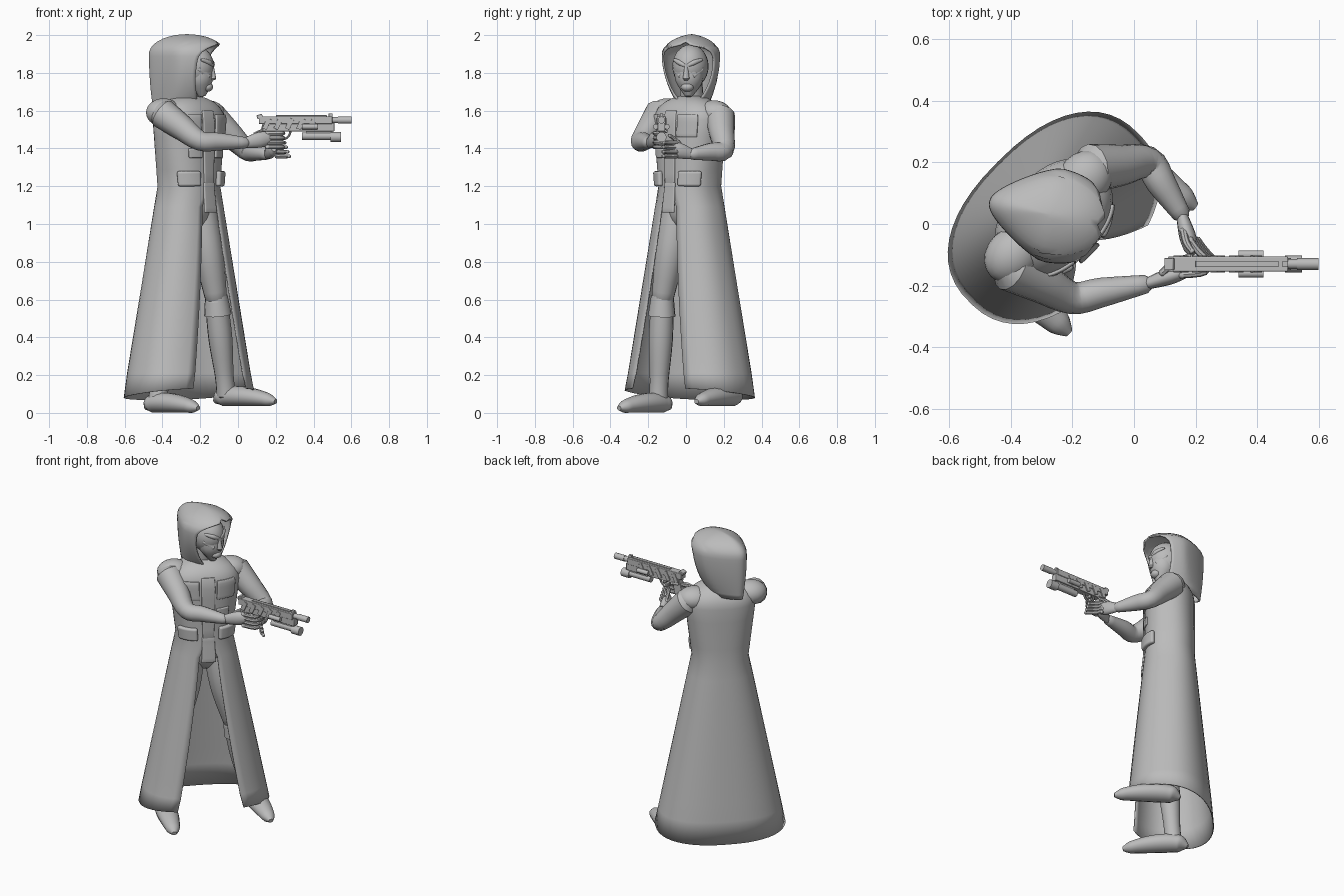
import bpy, bmesh
from math import sin, cos, pi, sqrt, radians, copysign
from mathutils import Vector, Matrix

cube = bpy.data.objects.get("Cube")
if cube:
    bpy.data.objects.remove(cube)

GREY = (.5, .5, .5, 1)
grey = bpy.data.materials.new("plain grey")
grey.use_nodes = True
grey.diffuse_color = GREY
grey.node_tree.nodes["Principled BSDF"].inputs["Base Color"].default_value = GREY
parts = []
SIDES = (("right", -1), ("left", 1))

# Chest and head frames: the wearer's front is local -y
BODY = Matrix.Translation((-.26, .02, 0)) @ Matrix.Rotation(radians(45), 4, 'Z')
HEAD = Matrix.Translation((-.27, .03, 1.8)) @ Matrix.Rotation(radians(78), 4, 'Z')


def finish(name, bm, matrix=Matrix(), thick=0, bevel=0):
    bmesh.ops.remove_doubles(bm, verts=bm.verts, dist=.0003)
    bmesh.ops.recalc_face_normals(bm, faces=bm.faces)
    bm.transform(matrix)
    mesh = bpy.data.meshes.new(name)
    bm.to_mesh(mesh)
    bm.free()
    mesh.materials.append(grey)
    part = bpy.data.objects.new(name, mesh)
    bpy.context.collection.objects.link(part)
    if thick:
        solid = part.modifiers.new("thickness", 'SOLIDIFY')
        solid.thickness, solid.offset = thick, 0
    if bevel:
        soft = part.modifiers.new("soft edges", 'BEVEL')
        soft.width, soft.segments = bevel, 2
    parts.append(part)


def skin(rows, closed=False):
    """Bridge rows of points; closed rows are also capped."""
    bm = bmesh.new()
    rows = [[bm.verts.new(point) for point in row] for row in rows]
    for low, high in zip(rows, rows[1:]):
        start = 0 if closed else 1
        for i in range(start, len(low)):
            bm.faces.new((low[i - 1], low[i], high[i], high[i - 1]))
    if closed:
        bm.faces.new(rows[0])
        bm.faces.new(rows[-1])
    return bm


def at(place, radius, frame=Matrix()):
    return Vector((*(frame @ Vector(place)), radius))


def smooth_path(points, steps=4):
    """Catmull-Rom path through points that carry a radius."""
    ends = [points[0], *points, points[-1]]
    path = [points[0]]
    for a, b, c, d in zip(ends, ends[1:], ends[2:], ends[3:]):
        for i in range(1, steps + 1):
            t = i / steps
            bend = 2 * a - 5 * b + 4 * c - d
            path.append(b + ((c - a) * t + bend * t * t + (3 * b - a - 3 * c + d) * t ** 3) / 2)
    return path


def tube(name, *points, wide=1, sides=14, rounded=True):
    path = smooth_path(points)
    if rounded:
        for end, inner, index in ((path[0], path[1], 0), (path[-1], path[-2], len(path) + 1)):
            out = (end - inner).to_3d().normalized() * end.w / 2
            path.insert(index, at(end.to_3d() + out, end.w * .6))
    way = (path[-1] - path[0]).to_3d().normalized()
    up = Vector((1, -1, 0)) if abs(way.z) > .7 else Vector((0, 0, 1))
    rows = []
    for i, point in enumerate(path):
        along = (path[min(i + 1, len(path) - 1)] - path[max(i - 1, 0)]).to_3d()
        across = up.cross(along).normalized()
        over = along.cross(across).normalized()
        turns = [2 * pi * k / sides for k in range(sides)]
        rows.append([point.to_3d() + (across * cos(t) * wide + over * sin(t)) * point.w for t in turns])
    finish(name, skin(rows, closed=True))


def ball(name, centre, size, frame):
    bm = bmesh.new()
    bmesh.ops.create_uvsphere(bm, u_segments=20, v_segments=14, radius=1)
    finish(name, bm, frame @ Matrix.Translation(centre) @ Matrix.Diagonal((*size, 1)))


def oval(t, width, depth, power):
    """Point on a squared oval, measured around from the front."""
    s, c = sin(t), cos(t)
    return Vector((width * copysign(abs(s) ** power, s), -depth * copysign(abs(c) ** power, c), 0))


def sweep(gap, count=40):
    return [gap + (pi - gap) * 2 * i / count for i in range(count + 1)]


# Long coat: flared skirt, broad chest, domed shoulders
HEM, WAIST, SHOULDER, NECK = .1, 1.2, 1.55, 1.68


def coat_point(t, z, grow=0):
    drop, rise = max(0, WAIST - z), max(0, min(z, SHOULDER) - WAIST)
    dome = sqrt(max(0, 1 - (max(0, z - SHOULDER) / (NECK - SHOULDER)) ** 2))
    width = (.165 + drop / 5 + rise / 8) * dome + grow
    depth = (.145 + drop / 10) * dome + grow
    return oval(t, width, depth, .85) + Vector((0, 0, z))


def coat_row(z):
    gap = .2 + (WAIST - z) / 4 if z < WAIST - .01 else 0
    row = [coat_point(t, z) for t in sweep(gap)]
    if z == HEM:
        for point in row:
            point.z -= point.y / 8
    return row


levels = [HEM + (WAIST - HEM) * i / 10 for i in range(11)]
levels += [WAIST + (SHOULDER - WAIST) * i / 4 for i in range(1, 5)]
levels += [SHOULDER + (NECK - SHOULDER) * sin(i * pi / 12) for i in range(1, 7)]
finish("long_coat", skin([coat_row(z) for z in levels]), BODY, thick=.006)


def patch(name, start, end, low, high, thick):
    """Raised panel that follows the coat."""
    rows = [[coat_point(start + (end - start) * i / 8, low + (high - low) * k / 6, thick / 3)
             for i in range(9)] for k in range(7)]
    finish(name, skin(rows), BODY, thick=thick, bevel=thick / 3)


# Coat trim, belt pouches and hanging tab
patch("front_placket", -.15, .15, WAIST, 1.6, .014)
patch("waist_tab", -.17, .17, 1.06, 1.22, .014)
for side, s in SIDES:
    patch(side + "_belt_pouch", s * .3, s * 1.1, WAIST, 1.28, .03)
    patch(side + "_chest_panel", s * .2, s * .85, 1.46, 1.58, .014)
    patch(side + "_rib_strap", s * .2, s * .65, 1.35, 1.4, .014)

# Hood: domed crown, narrow back, face opening that closes at chin and brow
BOTTOM, CROWN, TOP, FACE = -.18, .1, .2, .02


def hood_row(z):
    low = (max(0, CROWN - z) / (CROWN - BOTTOM)) ** 2
    high = max(0, z - CROWN) / (TOP - CROWN)
    size = (1 - low * .4) * sqrt(max(0, 1 - high * high))
    closing = ((z - FACE) / .2) ** 2 if z < FACE else ((z - FACE) / .13) ** 4
    gap = 1.15 * sqrt(max(0, 1 - closing))
    row = []
    for t in sweep(gap):
        point = oval(t, .15 * size ** 1.4, .2 * size, .95)
        point.x *= 1 - max(0, -cos(t)) / 2
        row.append(point + Vector((0, low * .06, z)))
    return row


heights = [BOTTOM + (TOP - BOTTOM) * sin(i * pi / 36) for i in range(19)]
finish("hood", skin([hood_row(z) for z in heights]), HEAD, thick=.01)

# Head and masked face
tube("neck", at((0, .02, -.2), .065, HEAD), at((0, -.02, -.04), .06, HEAD))
ball("head", (0, -.03, .035), (.095, .115, .115), HEAD)
tube("jaw", at((0, -.08, -.11), .03, HEAD), at((0, -.07, -.05), .07, HEAD), at((0, -.06, .01), .08, HEAD))
tube("nose", at((0, -.14, -.03), .018, HEAD), at((0, -.135, .05), .007, HEAD))
ball("mouth_guard", (0, -.11, -.075), (.034, .03, .025), HEAD)
for side, s in SIDES:
    tube(side + "_brow", at((s * .01, -.135, .04), .012, HEAD), at((s * .04, -.125, .055), .014, HEAD),
         at((s * .075, -.095, .07), .008, HEAD))
    tube(side + "_cheek", at((s * .03, -.12, -.02), .016, HEAD), at((s * .075, -.08, .02), .012, HEAD))

# Legs, boots with flared cuffs, and feet
ball("pelvis", (0, .01, 1.08), (.145, .115, .13), BODY)
for side, s, ankle, toe, sole in (("right", -1, .235, .23, 0), ("left", 1, .28, .35, .035)):
    knee = Vector((s * .17, -.035, .6))
    heel = Vector((s * ankle, 0, sole + .06))
    shin = knee.lerp(heel, .4)
    tube(side + "_leg", at((s * .08, 0, 1.1), .09, BODY), at((s * .11, -.035, .85), .08, BODY),
         at(knee, .058, BODY))
    tube(side + "_boot_shaft", at(knee, .06, BODY), at(shin, .064, BODY),
         at(knee.lerp(heel, .8), .05, BODY), at(heel, .052, BODY))
    tube(side + "_boot_cuff", at(knee + Vector((0, 0, .02)), .06, BODY),
         at(knee.lerp(heel, .16), .073, BODY), rounded=False)
    outline = []
    for i in range(11):
        u = i / 10
        radius = .012 + .048 * sin(pi * u ** .85) ** .4 * (1 - u / 3) if 0 < i < 10 else .012
        centre = Vector((s * (ankle + (toe - ankle) * u), .085 - .385 * u, sole + max(radius, .025)))
        outline.append(at(centre, radius, BODY))
    tube(side + "_foot", *outline, wide=1.2, rounded=False)

# Arms and hands in their aiming pose


def arm(side, shoulder, elbow, wrist, knuckle):
    shoulder, elbow, wrist, knuckle = map(Vector, (shoulder, elbow, wrist, knuckle))
    tube(side + "_arm", at(shoulder, .08), at(shoulder.lerp(elbow, .5), .068), at(elbow, .053),
         at(elbow.lerp(wrist, .4), .048), at(wrist, .03))
    tube(side + "_palm", at(wrist, .028), at(wrist.lerp(knuckle, .6), .042), at(knuckle, .036), wide=.65)


def finger(name, base, reach, curl):
    middle = Vector(base) + Vector(reach)
    tube(name, at(base, .012), at(middle, .012), at(middle + Vector(curl), .009), sides=8)


arm("right", (-.4, -.14, 1.585), (-.2, -.24, 1.44), (.04, -.195, 1.43), (.16, -.155, 1.455))
arm("left", (-.14, .18, 1.57), (.045, .2, 1.39), (.155, .03, 1.37), (.185, -.08, 1.4))
ball("right_shoulder_pad", (-.18, .01, 1.59), (.1, .085, .075), BODY)
ball("left_shoulder_pad", (.16, .02, 1.585), (.1, .085, .07), BODY)
for k in range(4):
    drop = k * .024
    finger("right_finger", (.15, -.165, 1.48 - drop), (.08, .01, 0), (.01, .04, 0))
    finger("left_finger", (.18 + drop / 3, -.05, 1.43 - drop), (.03, -.04, 0), (.04, -.035, 0))
finger("right_thumb", (.09, -.16, 1.475), (.04, .035, .015), (.05, .02, 0))
finger("left_thumb", (.16, -.02, 1.41), (.01, -.04, .04), (.02, -.03, .02))

# Pistol, measured from the rear of its slide
GUN = Matrix.Translation((.1, -.13, 1.53))


def gun_box(name, start, end, low, high, half, tilt=0, aside=0):
    bm = bmesh.new()
    bmesh.ops.create_cube(bm, size=1)
    place = Matrix.Translation(((start + end) / 2, aside, (low + high) / 2))
    turn = Matrix.Rotation(radians(tilt), 4, 'Y')
    finish(name, bm, GUN @ place @ turn @ Matrix.Diagonal((end - start, half * 2, high - low, 1)), bevel=half / 8)


def gun_tube(name, start, end, height, radius, aside=0):
    tube(name, at((start, aside, height), radius, GUN), at((end, aside, height), radius, GUN), rounded=False)


gun_box("pistol_slide", .01, .4, 0, .04, .024)
gun_box("pistol_frame", .03, .41, -.04, .005, .02)
gun_box("pistol_grip", .015, .07, -.12, 0, .018, tilt=14)
gun_box("pistol_rear_sight", 0, .03, .03, .05, .02, tilt=-20)
gun_box("pistol_front_sight", .38, .4, .03, .055, .008)
gun_box("pistol_top_rail", .1, .37, .03, .046, .01)
gun_box("lamp_mount", .26, .4, -.06, -.03, .012)
gun_tube("pistol_barrel", .39, .5, .02, .016)
gun_tube("pistol_muzzle", .43, .5, .02, .019)
gun_tube("lamp_body", .24, .4, -.065, .02)
gun_tube("lamp_head", .39, .445, -.07, .027)
for side, s in SIDES:
    gun_tube(side + "_side_pod", .24, .32, -.015, .014, aside=s * .03)
    for k in range(5):
        rib = .04 + k * .06
        gun_box(side + "_slide_rib", rib, rib + .025, -.03, .03, .004, tilt=25, aside=s * .024)
guard = [at((.14 + .04 * cos(a), 0, -.03 - .05 * sin(a)), .006, GUN) for a in (0, pi / 4, pi / 2, pi * .75, pi)]
tube("trigger_guard", *guard, sides=8)

# Smooth shading with kept edges
bpy.ops.object.select_all(action='DESELECT')
for part in parts:
    part.select_set(True)
bpy.context.view_layer.objects.active = parts[0]
bpy.ops.object.shade_smooth_by_angle(angle=radians(40))
